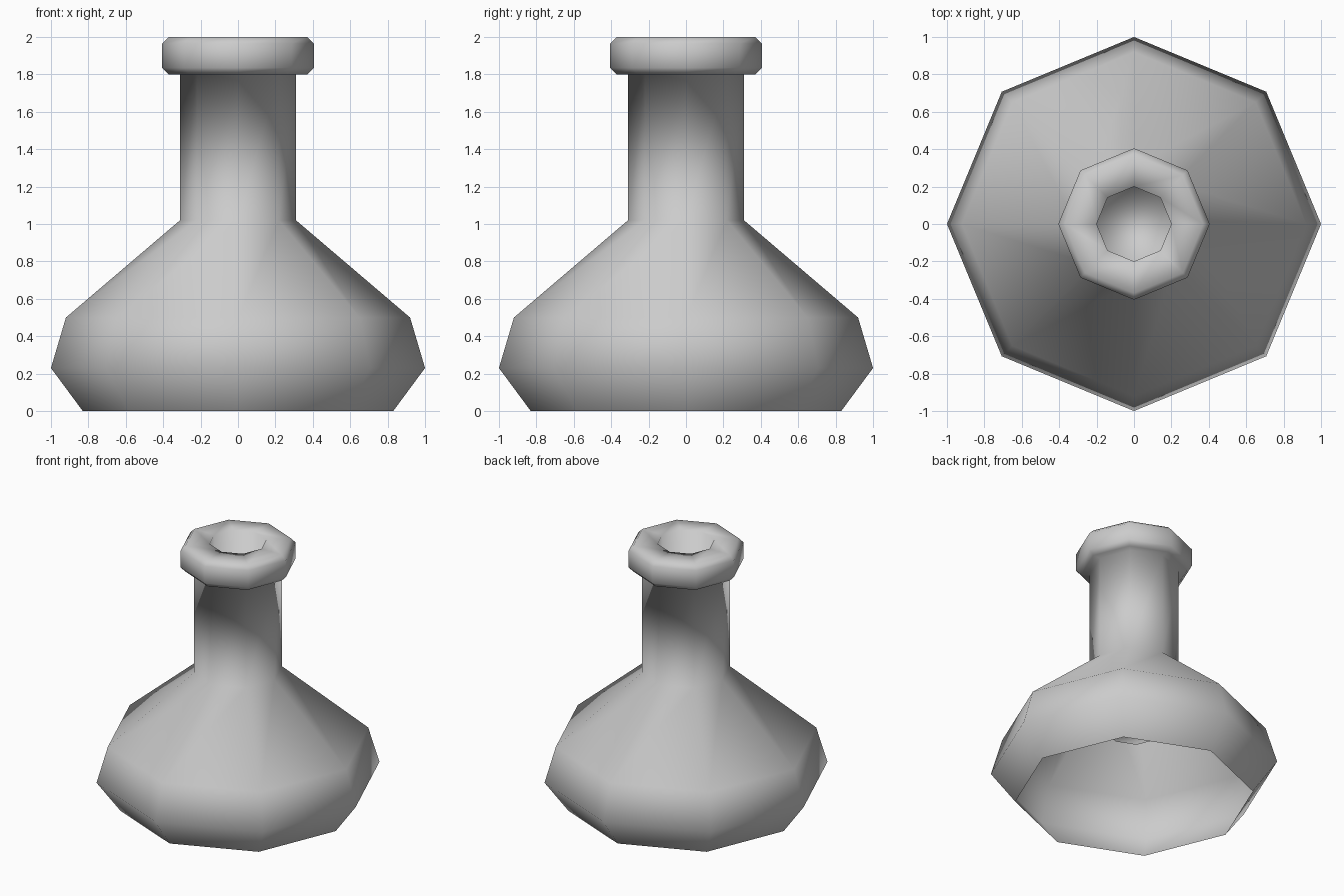
import bpy, bmesh
from math import cos, sin, tau

if "Cube" in bpy.data.objects:
    bpy.data.objects.remove(bpy.data.objects["Cube"])

SIDES = 8


def lathe(name, profile):
    """Revolve (radius, z) points into an eight-sided smooth shell."""
    bm = bmesh.new()
    rings = [[bm.verts.new((r * cos(tau * i / SIDES), r * sin(tau * i / SIDES), z))
              for i in range(SIDES)] for r, z in profile]
    for low, high in zip(rings, rings[1:]):
        for i in range(SIDES):
            j = (i + 1) % SIDES
            bm.faces.new((low[i], low[j], high[j], high[i]))
    # floor closing the inner well
    bm.faces.new(rings[-1])
    for f in bm.faces:
        f.smooth = True
    mesh = bpy.data.meshes.new(name)
    bm.to_mesh(mesh)
    bm.free()
    obj = bpy.data.objects.new(name, mesh)
    bpy.context.collection.objects.link(obj)
    return obj


# flask: open base, belly, shoulder, neck, bevelled lip, inner well
lathe("flask", [
    (0.83, 0.0), (1.0, 0.23), (0.92, 0.5), (0.31, 1.02),      # belly and shoulder
    (0.31, 1.80), (0.37, 1.80), (0.405, 1.835),               # neck and lip underside
    (0.405, 1.965), (0.37, 2.0), (0.20, 2.0),                 # lip
    (0.20, 0.53),                                             # inner well
])
